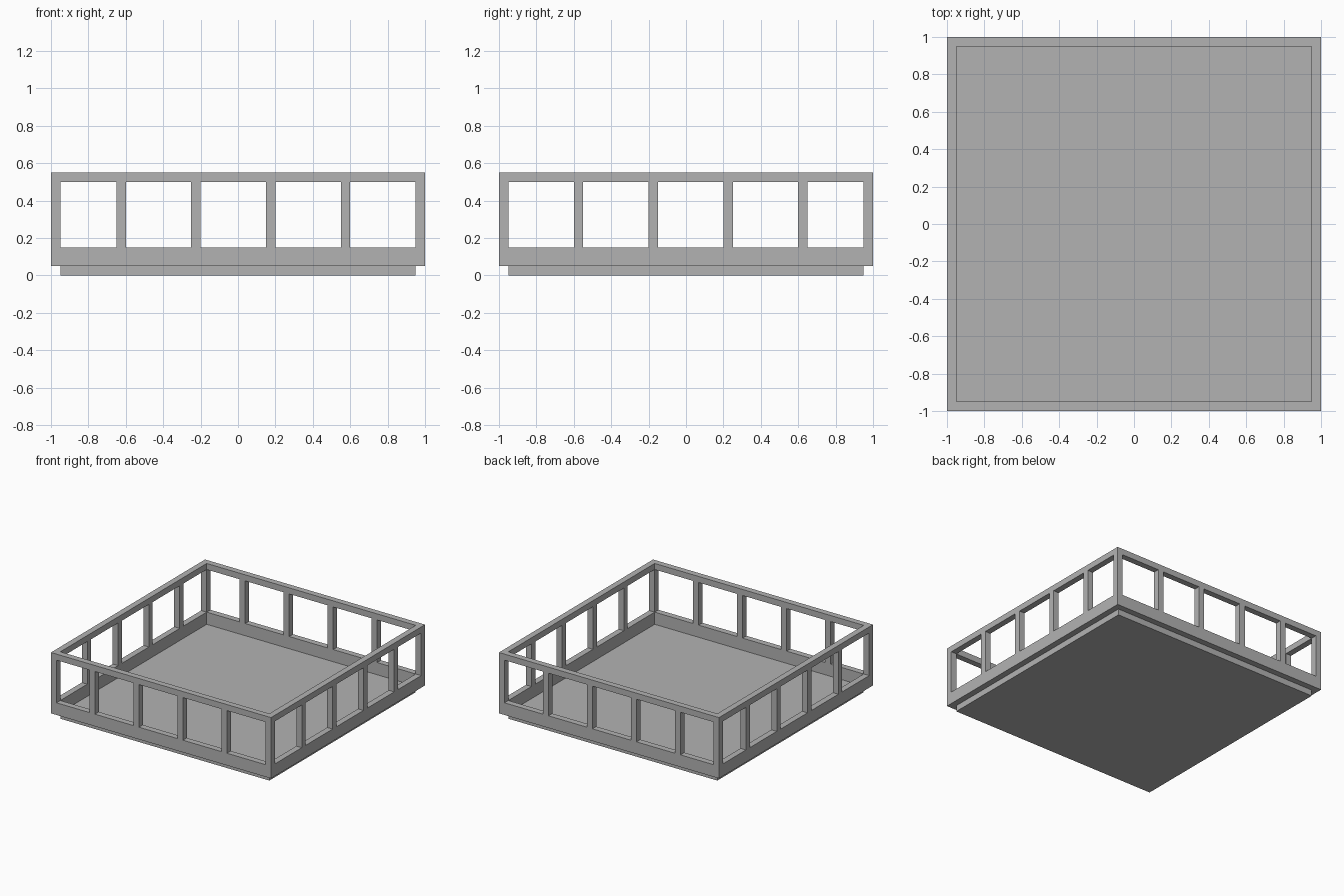
import bpy
import bmesh
from mathutils import Matrix, Vector

default = bpy.data.objects.get("Cube")
if default:
    bpy.data.objects.remove(default, do_unlink=True)

OUTER, WALL = 1.0, 0.05          # half width of the tray, thickness of its frame
INNER = OUTER - WALL
FLOOR, SILL, HEAD, TOP = 0.05, 0.15, 0.5, 0.55

# Single grey material
GREY = (0.45, 0.45, 0.45, 1.0)
grey = bpy.data.materials.new("plain grey")
grey.use_nodes = True
grey.diffuse_color = GREY
grey.node_tree.nodes["Principled BSDF"].inputs["Base Color"].default_value = GREY


def add_object(name, bm):
    bmesh.ops.recalc_face_normals(bm, faces=bm.faces)
    mesh = bpy.data.meshes.new(name)
    bm.to_mesh(mesh)
    bm.free()
    mesh.materials.append(grey)
    obj = bpy.data.objects.new(name, mesh)
    bpy.context.collection.objects.link(obj)
    return obj


def box(name, low, high):
    low, high = Vector(low), Vector(high)
    bm = bmesh.new()
    matrix = Matrix.Translation((low + high) / 2) @ Matrix.Diagonal((high - low).to_4d())
    bmesh.ops.create_cube(bm, size=1, matrix=matrix)
    return add_object(name, bm)


def square_ring(name, z0, z1):
    """Square frame running around the tray between two heights."""
    bm = bmesh.new()
    section = [(OUTER, z0), (OUTER, z1), (INNER, z1), (INNER, z0)]
    corners = [(-1, -1), (1, -1), (1, 1), (-1, 1)]
    loops = [[bm.verts.new((sx * r, sy * r, z)) for r, z in section] for sx, sy in corners]
    for i in range(4):
        a, b = loops[i], loops[(i + 1) % 4]
        for j in range(4):
            k = (j + 1) % 4
            bm.faces.new((a[j], b[j], b[k], a[k]))
    return add_object(name, bm)


# Floor slab and the two rails
box("floor_slab", (-INNER, -INNER, 0), (INNER, INNER, FLOOR))
square_ring("lower_rail", FLOOR, SILL)
square_ring("upper_rail", HEAD, TOP)

# Corner posts
for y_name, y in (("front", -OUTER), ("back", INNER)):
    for x_name, x in (("right", -OUTER), ("left", INNER)):
        box(f"{y_name}_{x_name}_corner_post", (x, y, SILL), (x + WALL, y + WALL, HEAD))

# Intermediate posts, evenly spaced but slightly offset along each wall
for i in range(4):
    x = -0.65 + 0.4 * i
    y = -0.6 + 0.4 * i
    for name, side in (("front", -OUTER), ("back", INNER)):
        box(f"{name}_post_{i + 1}", (x, side, SILL), (x + WALL, side + WALL, HEAD))
    for name, side in (("right", -OUTER), ("left", INNER)):
        box(f"{name}_post_{i + 1}", (side, y, SILL), (side + WALL, y + WALL, HEAD))
